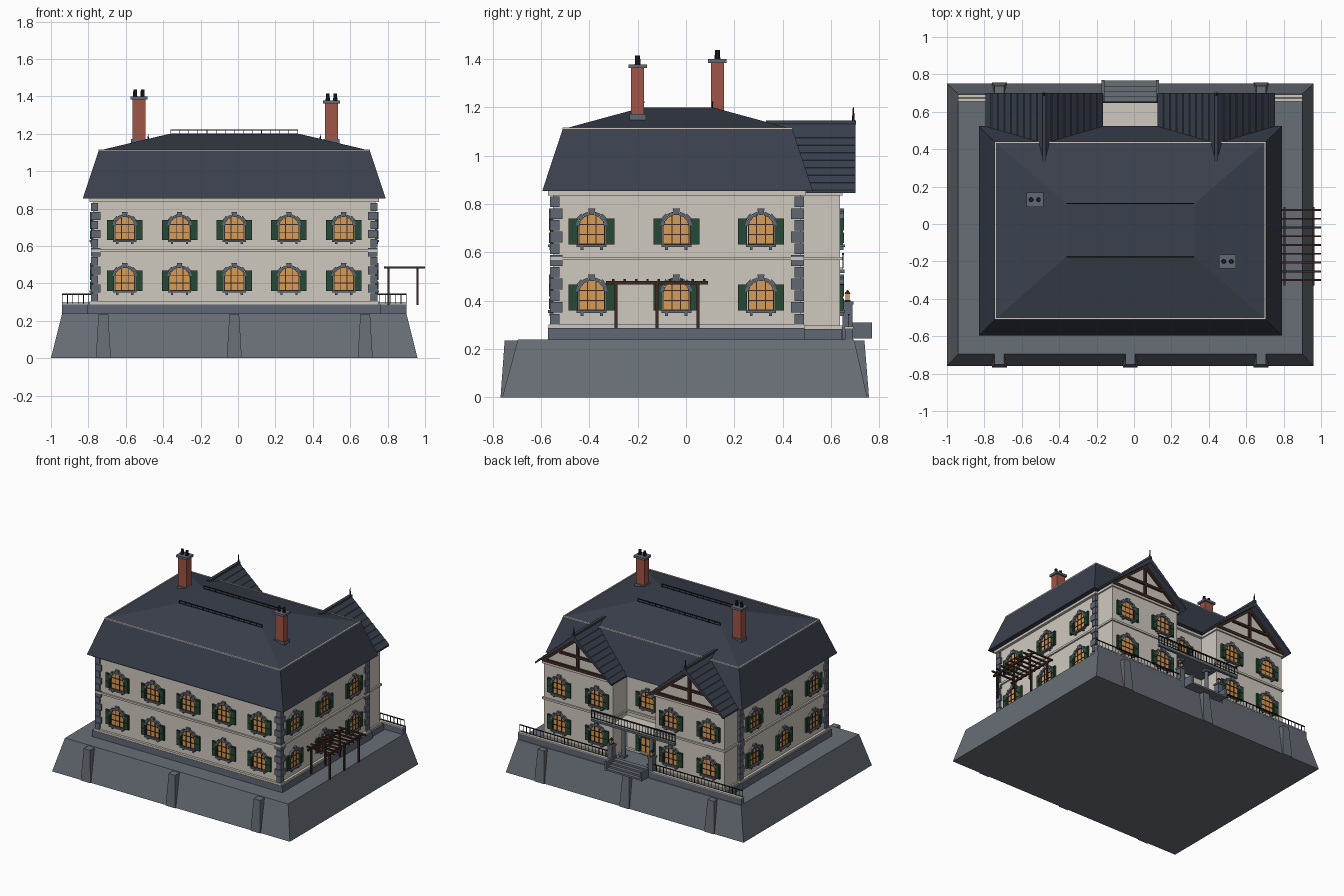
import bpy, bmesh, math
from mathutils import Matrix, Vector

cube = bpy.data.objects.get("Cube")
if cube:
    bpy.data.objects.remove(cube, do_unlink=True)


def material(name, code):
    lin = [((int(code[i:i + 2], 16) / 255 + 0.055) / 1.055) ** 2.4 for i in (0, 2, 4)]
    m = bpy.data.materials.new(name)
    m.use_nodes = True
    m.diffuse_color = (*lin, 1)
    m.node_tree.nodes["Principled BSDF"].inputs["Base Color"].default_value = (*lin, 1)
    return m


CREAM = material("cream_plaster", "d0cabf")
STONE = material("terrace_stone", "686e76")
TRIM = material("trim_stone", "616875")
SLATE = material("roof_slate", "3a404d")
BRICK = material("brick", "a05546")
TIMBER = material("dark_timber", "3d2823")
GLASS = material("lit_glass", "d69c56")
GREEN = material("shutter_green", "274836")
IRON = material("black_iron", "1f2226")

CX = -0.02      # symmetry plane of the house
parts = []


def part(name, *mats):
    bm = bmesh.new()
    parts.append((name, bm, mats))
    return bm


def frustum(bm, low, z0, high, z1, m=0):
    """Block between two rectangles given as x0, x1, y0, y1."""
    rings = []
    for (a, b, c, d), z in ((low, z0), (high, z1)):
        rings.append([bm.verts.new(p) for p in ((a, c, z), (b, c, z), (b, d, z), (a, d, z))])
    lo, hi = rings
    faces = [bm.faces.new(lo[::-1]), bm.faces.new(hi)]
    faces += [bm.faces.new((lo[i], lo[i - 3], hi[i - 3], hi[i])) for i in range(4)]
    for f in faces:
        f.material_index = m


def box(bm, x0, x1, y0, y1, z0, z1, m=0):
    frustum(bm, (x0, x1, y0, y1), z0, (x0, x1, y0, y1), z1, m)


def prism(bm, pts, y0, y1, m=0):
    """Profile in x, z drawn out along y."""
    a = [bm.verts.new((x, y0, z)) for x, z in pts]
    b = [bm.verts.new((x, y1, z)) for x, z in pts]
    n = len(pts)
    faces = [bm.faces.new(a), bm.faces.new(b[::-1])]
    faces += [bm.faces.new((a[i - 1], b[i - 1], b[i], a[i])) for i in range(n)]
    for f in faces:
        f.material_index = m


def beam(bm, p, q, w, y0, y1):
    p, q = Vector(p), Vector(q)
    n = (q - p).orthogonal().normalized() * w / 2
    prism(bm, [p + n, q + n, q - n, p - n], y0, y1)


def rod(bm, x, y, z0, z1, r0, r1, n=10):
    bmesh.ops.create_cone(bm, cap_ends=True, segments=n, radius1=r0, radius2=r1, depth=z1 - z0,
                          matrix=Matrix.Translation((x, y, (z0 + z1) / 2)))


def railing(bm, x0, x1, y, z0, z1, step, t=0.004):
    box(bm, x0, x1, y - t, y + t, z1 - 2 * t, z1)
    box(bm, x0, x1, y - t / 2, y + t / 2, z0 + t, z0 + 2 * t)
    n = max(1, round((x1 - x0) / step))
    for i in range(n + 1):
        x = x0 + (x1 - x0) * i / n
        box(bm, x - t / 2, x + t / 2, y - t / 2, y + t / 2, z0, z1)


# Terrace with sloping sides and buttresses
bm = part("terrace", STONE)
frustum(bm, (-1, 0.96, -0.76, 0.75), 0, (-0.94, 0.9, -0.695, 0.695), 0.24)
bm = part("buttresses", STONE)
for x in (CX - 0.7, CX, CX + 0.7):
    frustum(bm, (x - 0.04, x + 0.04, -0.767, -0.6), 0, (x - 0.026, x + 0.026, -0.75, -0.6), 0.235)
    frustum(bm, (x - 0.04, x + 0.04, 0.6, 0.757), 0, (x - 0.026, x + 0.026, 0.6, 0.738), 0.235)

# Plinth, walls and string courses
W, Y0, Y1, YW = 0.755, -0.55, 0.475, 0.637
bm = part("plinth", TRIM)
box(bm, CX - 0.785, CX + 0.785, -0.57, 0.49, 0.24, 0.288)
box(bm, CX - 0.77, CX + 0.77, 0.45, 0.646, 0.24, 0.283)
wall = part("main_walls", CREAM)
box(wall, CX - W, CX + W, Y0, Y1, 0.28, 0.86)
bands = part("string_courses", CREAM)
for z, h, e in ((0.288, 0.014, 0.018), (0.568, 0.014, 0.012), (0.835, 0.02, 0.02)):
    box(bands, CX - W - e, CX + W + e, Y0 - e, Y1 + e, z, z + h)

# Corner quoins
bm = part("quoins", TRIM)
for sx in (-1, 1):
    for y, d in ((Y0, 1), (Y1, -1)):
        for i in range(11):
            s = 0.04 if i % 2 else 0.026
            xa, xb = sorted((CX + sx * (W + 0.012), CX + sx * (W - s)))
            ya, yb = sorted((y - d * 0.012, y + d * s))
            z = 0.302 + i * 0.0485
            box(bm, xa, xb, ya, yb, z, z + 0.044)

# Main roof: steep lower pitch, shallow upper pitch
EAVE, BREAK = (-0.83, 0.79, -0.595, 0.525), (-0.745, 0.705, -0.51, 0.44)
bm = part("main_roof", SLATE)
frustum(bm, EAVE, 0.853, BREAK, 1.11)
frustum(bm, BREAK, 1.11, (-0.365, 0.325, -0.178, 0.11), 1.2)
bm = part("roof_break_trim", CREAM)
a, b, c, d = BREAK
for r in ((a, b, c, c + 0.008), (a, b, d - 0.008, d), (a, a + 0.008, c, d), (b - 0.008, b, c, d)):
    box(bm, *r, 1.104, 1.116)
bm = part("roof_cresting", IRON)
for y in (-0.175, 0.11):
    railing(bm, -0.36, 0.32, y, 1.198, 1.224, 0.05, 0.003)

# Chimneys
for side, x, y, top in (("left", 0.5, -0.2, 1.378), ("right", -0.53, 0.13, 1.4)):
    bm = part(side + "_chimney", BRICK, TRIM)
    box(bm, x - 0.035, x + 0.035, y - 0.027, y + 0.027, 1.12, top - 0.015)
    box(bm, x - 0.042, x + 0.042, y - 0.034, y + 0.034, 1.12, 1.172, 1)
    box(bm, x - 0.046, x + 0.046, y - 0.038, y + 0.038, top - 0.016, top, 1)
    bm = part(side + "_chimney_pots", IRON)
    for dx in (-0.02, 0.02):
        rod(bm, x + dx, y, top, top + 0.037, 0.012, 0.01)

# Rear wings with stepped slate gable roofs and timber framing
for side, x in (("left", CX + 0.46), ("right", CX - 0.46)):
    bm = part(side + "_wing_walls", CREAM)
    box(bm, x - 0.285, x + 0.285, 0.4, YW, 0.28, 0.86)
    prism(bm, [(x - 0.285, 0.85), (x + 0.285, 0.85), (x, 1.095)], 0.45, YW)
    for z, h in ((0.283, 0.014), (0.568, 0.014), (0.835, 0.02)):
        box(bands, x - 0.295, x + 0.295, 0.45, YW + 0.01, z, z + h)
    bm = part(side + "_wing_roof", SLATE)
    n, slope = 9, []
    for i in range(n):
        t, u = i / n, (i + 1) / n
        slope += [(0.315 * (1 - t), 0.858 + 0.278 * t), (0.315 * (1 - u) + 0.006, 0.858 + 0.278 * u - 0.001)]
    outline = [(x + px, z) for px, z in slope] + [(x - px, z) for px, z in slope[::-1]]
    prism(bm, [(x, 1.1), (x + 0.315, 0.845)] + outline + [(x - 0.315, 0.845)], 0.33, 0.7)
    box(bm, x - 0.01, x + 0.01, 0.33, 0.703, 1.13, 1.146)
    bm = part(side + "_gable_timbers", TIMBER)
    y0, y1 = YW - 0.01, YW + 0.014
    for s in (-1, 1):
        beam(bm, (x + s * 0.29, 0.857), (x, 1.092), 0.022, y0, y1)
    beam(bm, (x - 0.29, 0.862), (x + 0.29, 0.862), 0.022, y0, y1)
    beam(bm, (x - 0.15, 0.955), (x + 0.15, 0.955), 0.018, y0, y1)
    beam(bm, (x, 0.86), (x, 1.09), 0.02, y0, y1)
    bm = part(side + "_gable_finial", IRON)
    rod(bm, x, 0.692, 1.12, 1.2, 0.008, 0.002, 6)

# Arched window with glazing bars, stone arch, sill and shutters
win = bmesh.new()
R, ZC, HW = 0.0538, 0.0712, 0.052
arc = [(R * math.sin(t), ZC + R * math.cos(t)) for t in (math.radians(75 - 15 * k) for k in range(11))]
prism(win, [(-HW, 0), (HW, 0)] + arc, -0.004, 0.01, 0)
for x in (-HW, -0.018, 0.018, HW):
    box(win, x - 0.002, x + 0.002, -0.008, 0.01, 0, 0.118 if abs(x) < HW else 0.085, 1)
for z in (0.002, 0.042, 0.083):
    box(win, -HW, HW, -0.008, 0.01, z - 0.002, z + 0.002, 1)
for k in range(-3, 4):
    mid, out = math.radians(24 * k), R + (0.026 if k == 0 else 0.013 if k % 2 else 0.019)
    ring = [(R - 0.002, -1), (out, -1), (out, 1), (R - 0.002, 1)]
    pts = [(r * math.sin(mid + s * 0.19), ZC + r * math.cos(mid + s * 0.19)) for r, s in ring]
    prism(win, pts, -0.016, 0.01, 2)
box(win, -0.062, 0.062, -0.02, 0.01, -0.01, 0.001, 2)
for s in (-1, 1):
    box(win, s * 0.04 - 0.006, s * 0.04 + 0.006, -0.014, 0.01, -0.022, -0.01, 2)
    box(win, s * 0.076 - 0.019, s * 0.076 + 0.019, -0.012, 0.01, 0, 0.108, 3)
    for z in (0.006, 0.058):
        box(win, s * 0.076 - 0.014, s * 0.076 + 0.014, -0.016, 0, z, z + 0.044, 3)
bmesh.ops.recalc_face_normals(win, faces=win.faces)
win_mesh = bpy.data.meshes.new("window")
win.to_mesh(win_mesh)
win.free()
for m in (GLASS, TIMBER, TRIM, GREEN):
    win_mesh.materials.append(m)


def window(name, x, y, z, turn, tall=1):
    ob = bpy.data.objects.new(name, win_mesh)
    ob.location, ob.rotation_euler, ob.scale = (x, y, z), (0, 0, math.radians(turn)), (1, 1, tall)
    bpy.context.collection.objects.link(ob)


for floor, z in (("lower", 0.36), ("upper", 0.632)):
    for i in range(-2, 3):
        window(floor + "_front_window", CX + i * 0.2925, Y0, z, 0)
    for i in range(-1, 2):
        window(floor + "_left_window", CX + W, -0.04 + i * 0.35, z, 90)
        window(floor + "_right_window", CX - W, -0.04 + i * 0.35, z, -90)
    for wx in (-0.46, 0.46):
        for dx in (-0.155, 0.155):
            window(floor + "_wing_window", CX + wx + dx, YW, z, 180)
window("balcony_window", CX, Y1, 0.632, 180)
window("entrance_door", CX, Y1, 0.292, 180, 1.4)

# Entrance porch: balcony, columns, steps, piers and lanterns
bm = part("balcony", TRIM, CREAM)
box(bm, CX - 0.345, CX + 0.345, 0.46, 0.655, 0.515, 0.53)
box(bm, CX - 0.34, CX + 0.34, 0.46, 0.65, 0.53, 0.538, 1)
railing(part("balcony_railing", IRON), CX - 0.345, CX + 0.345, 0.65, 0.536, 0.598, 0.025)
bm = part("porch_columns", TRIM)
for s in (-1, 1):
    x = CX + s * 0.115
    rod(bm, x, 0.6, 0.3, 0.5, 0.016, 0.013, 12)
    for z in (0.286, 0.5):
        box(bm, x - 0.021, x + 0.021, 0.579, 0.621, z, z + 0.016)
bm = part("entrance_steps", STONE)
box(bm, CX - 0.175, CX + 0.175, 0.45, 0.665, 0.24, 0.288)
for i in range(4):
    box(bm, CX - 0.14, CX + 0.14, 0.65, 0.685 + i * 0.027, 0.243, 0.295 - i * 0.013)
bm = part("step_piers", TRIM)
lamp = part("lanterns", GLASS, IRON)
for s in (-1, 1):
    x, e = CX + s * 0.167, CX + s * 0.146
    box(bm, e - 0.008, e + 0.008, 0.65, 0.77, 0.243, 0.31)
    box(bm, x - 0.02, x + 0.02, 0.648, 0.688, 0.24, 0.388)
    box(bm, x - 0.025, x + 0.025, 0.643, 0.693, 0.385, 0.398)
    box(lamp, x - 0.009, x + 0.009, 0.659, 0.677, 0.402, 0.428)
    box(lamp, x - 0.012, x + 0.012, 0.656, 0.68, 0.397, 0.403, 1)
    frustum(lamp, (x - 0.013, x + 0.013, 0.655, 0.681), 0.428, (x - 0.002, x + 0.002, 0.666, 0.67), 0.444, 1)

# Rear parapet with iron fence
bm = part("rear_parapet", TRIM, CREAM)
fence = part("rear_fence", IRON)
for x0, x1 in ((CX - 0.92, CX - 0.18), (CX + 0.18, CX + 0.92)):
    box(bm, x0, x1, 0.657, 0.69, 0.24, 0.286)
    box(bm, x0, x1, 0.655, 0.692, 0.286, 0.293, 1)
    railing(fence, x0, x1, 0.673, 0.292, 0.345, 0.028, 0.003)

# Pergola
bm = part("pergola", TIMBER)
for x in (0.805, 0.96):
    box(bm, x - 0.006, x + 0.006, -0.33, 0.09, 0.468, 0.482)
    for y in (-0.29, -0.12, 0.05):
        box(bm, x - 0.006, x + 0.006, y - 0.006, y + 0.006, 0.285, 0.475)
for i in range(9):
    y = -0.3 + i * 0.0469
    box(bm, 0.78, 1.0, y - 0.005, y + 0.005, 0.48, 0.491)

# Turn every collected part into an object
for name, bm, mats in parts:
    bmesh.ops.recalc_face_normals(bm, faces=bm.faces)
    mesh = bpy.data.meshes.new(name)
    bm.to_mesh(mesh)
    bm.free()
    for m in mats:
        mesh.materials.append(m)
    bpy.context.collection.objects.link(bpy.data.objects.new(name, mesh))
